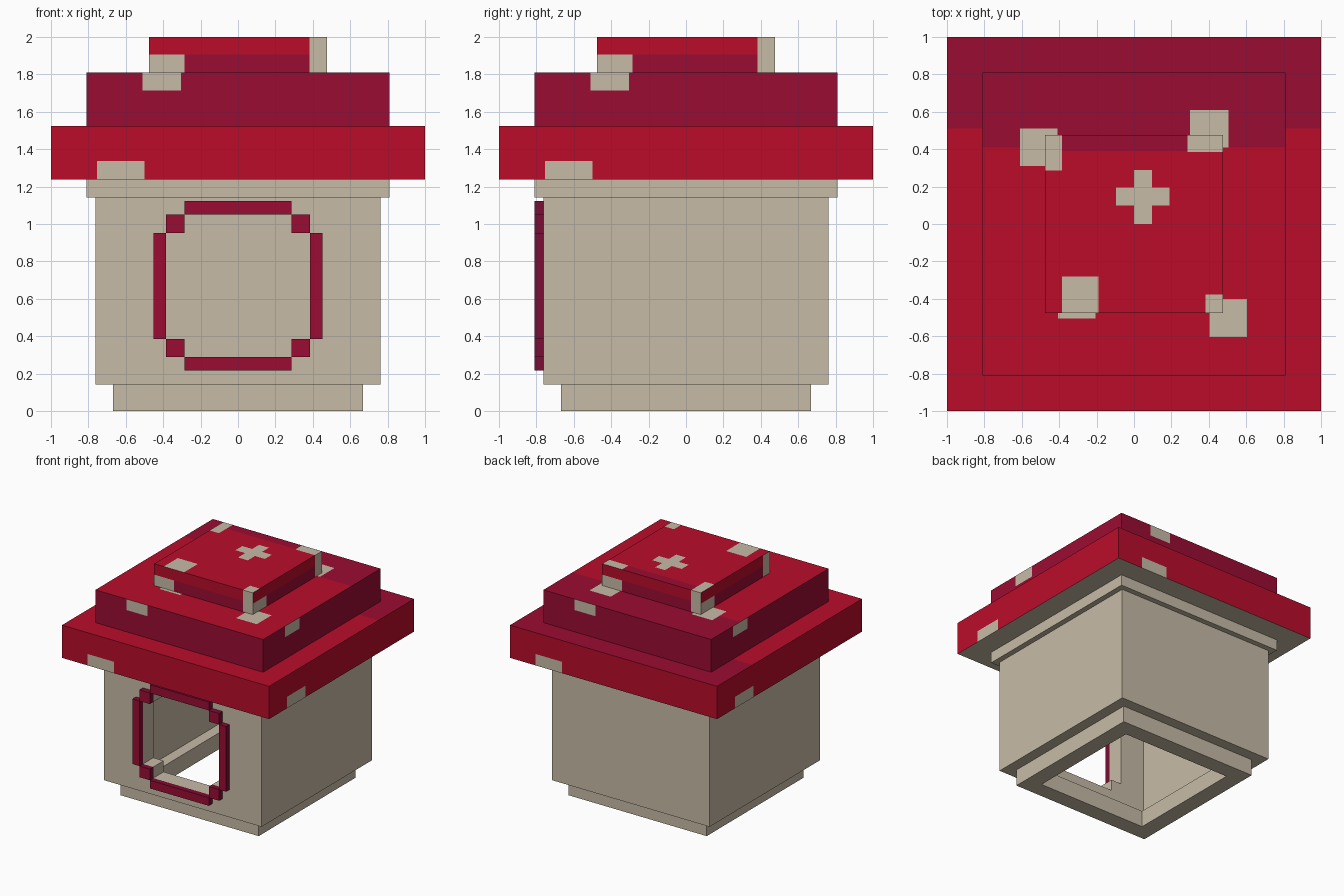
import bpy, bmesh, math
from mathutils import Vector

if "Cube" in bpy.data.objects:
    bpy.data.objects.remove(bpy.data.objects["Cube"])


def material(name, rgb):
    m = bpy.data.materials.new(name)
    m.diffuse_color = (*rgb, 1)
    m.use_nodes = True
    m.node_tree.nodes["Principled BSDF"].inputs["Base Color"].default_value = m.diffuse_color
    return m


MATS = [material("tan", (0.571, 0.497, 0.386)),
        material("red", (0.491, 0.0037, 0.023)),
        material("crimson", (0.328, 0.0037, 0.033)),
        material("dark_wine", (0.198, 0.0037, 0.033))]
TAN, RED, CRIMSON, WINE = range(4)
UP = Vector((0, 0, 1))


def finish(bm, name):
    bmesh.ops.recalc_face_normals(bm, faces=bm.faces[:])
    me = bpy.data.meshes.new(name)
    bm.to_mesh(me)
    bm.free()
    for m in MATS:
        me.materials.append(m)
    ob = bpy.data.objects.new(name, me)
    bpy.context.collection.objects.link(ob)
    return ob


def box(x0, x1, y0, y1, z0, z1, mat):
    bm = bmesh.new()
    bmesh.ops.create_cube(bm, size=1)
    for v in bm.verts:
        v.co = ((x0, x1)[v.co.x > 0], (y0, y1)[v.co.y > 0], (z0, z1)[v.co.z > 0])
    for f in bm.faces:
        f.material_index = mat
    bm.normal_update()
    return bm


def square_ring(name, outer, inner, z0, z1):
    """Hollow square wall, open at the top and bottom."""
    bm = bmesh.new()
    loops = []
    for sx, sy in ((-1, -1), (1, -1), (1, 1), (-1, 1)):
        loops.append([bm.verts.new((sx * r, sy * r, z)) for r, z in
                      ((outer, z0), (outer, z1), (inner, z1), (inner, z0))])
    for i in range(4):
        a, b = loops[i], loops[(i + 1) % 4]
        for j in range(4):
            k = (j + 1) % 4
            bm.faces.new((a[j], b[j], b[k], a[k]))
    return finish(bm, name)


def paint(bm, n, u, v, rect, mat):
    """Cut a rectangle into the faces looking along n and colour it."""
    u0, u1, v0, v1 = rect
    for axis, d in ((u, u0), (u, u1), (v, v0), (v, v1)):
        faces = [f for f in bm.faces if f.normal.dot(n) > 0.9]
        geom = set(faces)
        for f in faces:
            geom.update(f.verts)
            geom.update(f.edges)
        bmesh.ops.bisect_plane(bm, geom=list(geom), dist=1e-5,
                               plane_co=axis * d, plane_no=axis)
        bm.normal_update()
    for f in bm.faces:
        c = f.calc_center_median()
        if f.normal.dot(n) > 0.9 and u0 < c.dot(u) < u1 and v0 < c.dot(v) < v1:
            f.material_index = mat


def cap_tier(name, r, z0, z1, mat, side_marks, top_marks):
    bm = box(-r, r, -r, r, z0, z1, mat)
    # The same marks repeat on all four sides
    for i in range(4):
        a = i * math.pi / 2
        u = Vector((round(math.cos(a)), round(math.sin(a)), 0))
        n = Vector((u.y, -u.x, 0))
        for rect, m in side_marks:
            paint(bm, n, u, UP, rect, m)
    for rect, m in top_marks:
        paint(bm, UP, Vector((1, 0, 0)), Vector((0, 1, 0)), rect, m)
    for f in bm.faces:
        if f.normal.z < -0.9:
            f.material_index = TAN
    return finish(bm, name)


# Stem: hollow base, hollow walls and a collar under the cap
square_ring("base", 0.667, 0.524, 0, 0.143)
walls = square_ring("walls", 0.762, 0.619, 0.143, 1.143)
square_ring("collar", 0.81, 0.667, 1.143, 1.238)

# Stepped doorway cut through the front wall
a, b, lo, hi, s = 0.385, 0.285, 0.288, 1.05, 0.097
outline = [(-b, lo), (b, lo), (b, lo + s), (a, lo + s), (a, hi - s), (b, hi - s),
           (b, hi), (-b, hi), (-b, hi - s), (-a, hi - s), (-a, lo + s), (-b, lo + s)]
bm = bmesh.new()
face = bm.faces.new([bm.verts.new((x, -0.95, z)) for x, z in outline])
ext = bmesh.ops.extrude_face_region(bm, geom=[face])
bmesh.ops.translate(bm, vec=(0, 0.5, 0),
                    verts=[g for g in ext["geom"] if isinstance(g, bmesh.types.BMVert)])
cutter = finish(bm, "doorway_cutter")
cutter.hide_render = True
mod = walls.modifiers.new("doorway", "BOOLEAN")
mod.operation, mod.solver, mod.object = "DIFFERENCE", "EXACT", cutter
bpy.context.view_layer.objects.active = walls
bpy.ops.object.modifier_apply(modifier=mod.name)
bpy.data.objects.remove(cutter)

# Door frame: bars and corner blocks
frame = [("top_bar", -b, b, hi, 1.122), ("bottom_bar", -b, b, 0.217, lo)]
for side, sx in (("left", -1), ("right", 1)):
    for part, x0, x1, z0, z1 in (("side_bar", a, 0.452, lo + s, hi - s),
                                 ("lower_corner", b, a, lo, lo + s),
                                 ("upper_corner", b, a, hi - s, hi)):
        frame.append((side + "_" + part, *sorted((sx * x0, sx * x1)), z0, z1))
for part, x0, x1, z0, z1 in frame:
    bm = box(x0, x1, -0.81, -0.762, z0, z1, WINE)
    for f in bm.faces:
        if abs(f.normal.y) > 0.9:
            f.material_index = CRIMSON
    finish(bm, "frame_" + part)

# Cap: three stacked tiers with pale spots and a darker band along the top's back
cap_tier("cap_brim", 1, 1.238, 1.524, RED,
         [((-0.755, -0.5, 1.238, 1.338), TAN)],
         [((-1, 1, 0.51, 1), CRIMSON)])
cap_tier("cap_middle", 0.81, 1.524, 1.81, CRIMSON,
         [((-0.51, -0.305, 1.714, 1.81), TAN)],
         [((-0.81, 0.81, -0.81, 0.41), RED),
          ((-0.61, -0.41, 0.31, 0.51), TAN),
          ((0.3, 0.505, 0.41, 0.61), TAN),
          ((0.405, 0.605, -0.605, -0.4), TAN),
          ((-0.405, -0.205, -0.505, -0.3), TAN)])
cap_tier("cap_top", 0.476, 1.81, 2, RED,
         [((-0.476, 0.476, 1.81, 1.905), CRIMSON),
          ((-0.476, -0.286, 1.81, 1.905), TAN),
          ((0.381, 0.476, 1.81, 2), TAN)],
         [((-0.476, 0.476, 0.39, 0.476), CRIMSON),
          ((-0.476, -0.384, 0.286, 0.476), TAN),
          ((0.286, 0.476, 0.384, 0.476), TAN),
          ((0.381, 0.476, -0.476, -0.378), TAN),
          ((-0.384, -0.19, -0.476, -0.282), TAN),
          ((0, 0.095, 0, 0.29), TAN),
          ((-0.095, 0.19, 0.1, 0.195), TAN)])
